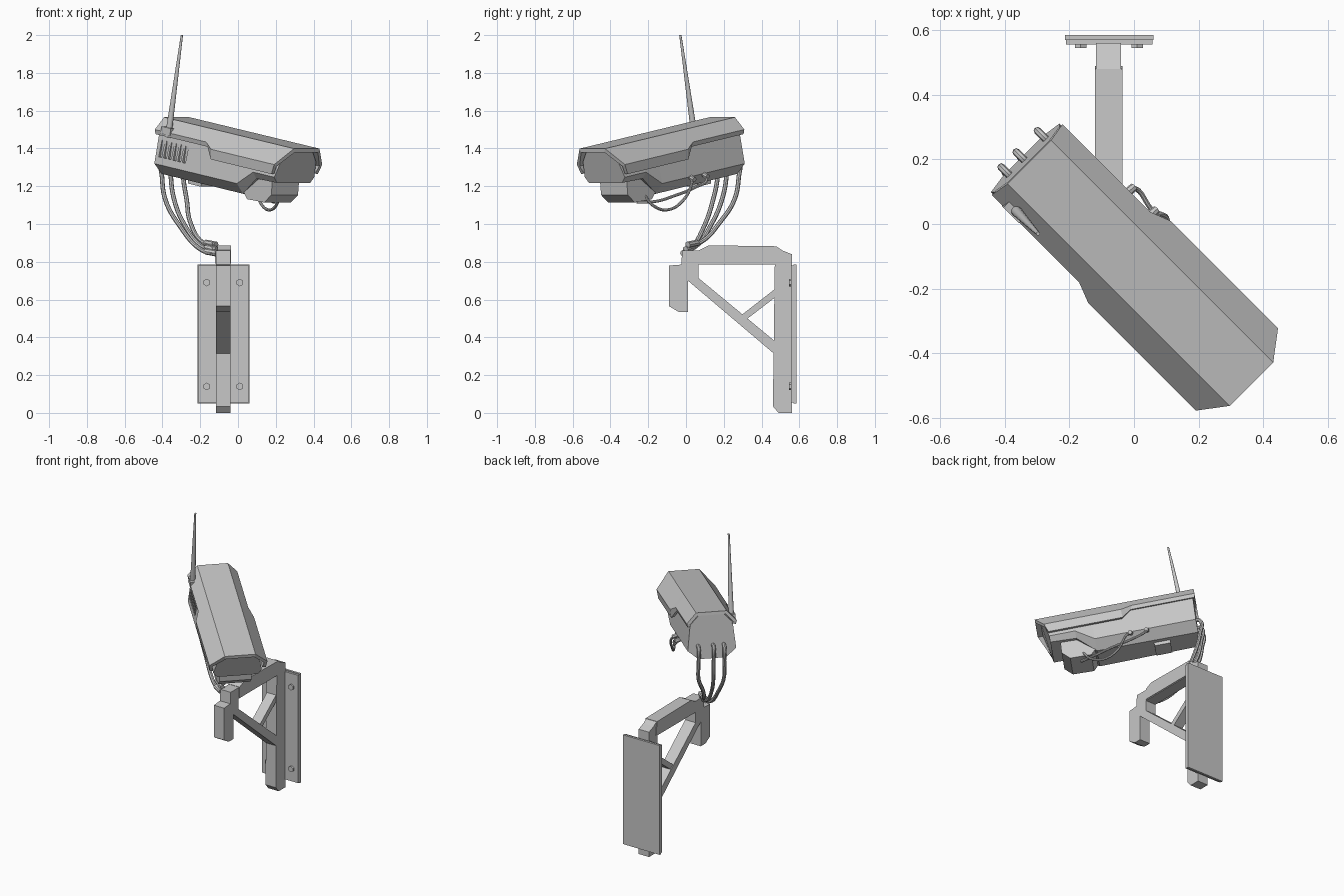
import bpy, bmesh, math
from mathutils import Vector, Matrix

cube = bpy.data.objects.get("Cube")
if cube:
    bpy.data.objects.remove(cube, do_unlink=True)

grey = bpy.data.materials.new("plain_grey")
grey.use_nodes = True
GREY = (0.57, 0.57, 0.57, 1)
grey.diffuse_color = GREY
grey.node_tree.nodes["Principled BSDF"].inputs["Base Color"].default_value = GREY

# Camera frame: x forward, y to its left, z up from the hood top
PITCH = math.radians(9.7)
FRAME = (Matrix.Translation((-0.066, -0.066, 1.503))
         @ Matrix.Rotation(-math.pi / 4, 4, 'Z') @ Matrix.Rotation(PITCH, 4, 'Y'))


def finish(name, bm, frame=None):
    bmesh.ops.recalc_face_normals(bm, faces=bm.faces)
    mesh = bpy.data.meshes.new(name)
    bm.to_mesh(mesh)
    bm.free()
    mesh.materials.append(grey)
    obj = bpy.data.objects.new(name, mesh)
    bpy.context.collection.objects.link(obj)
    if frame:
        obj.matrix_world = frame
    return obj


def loft(name, sections, closed=True, frame=FRAME):
    """Skin a row of sections; closed sections are capped at both ends."""
    bm = bmesh.new()
    rings = [[bm.verts.new(p) for p in sec] for sec in sections]
    n = len(rings[0])
    for a, b in zip(rings, rings[1:]):
        for i in range(n if closed else n - 1):
            j = (i + 1) % n
            bm.faces.new((a[i], a[j], b[j], b[i]))
    if closed:
        bm.faces.new(rings[0])
        bm.faces.new(rings[-1])
    return finish(name, bm, frame)


def prism(name, outline, x0, x1):
    """Extrude an outline in the y-z plane across x."""
    return loft(name, [[(x, y, z) for y, z in outline] for x in (x0, x1)], frame=None)


def add_box(bm, lo, hi):
    mid = [(a + b) / 2 for a, b in zip(lo, hi)]
    size = [b - a for a, b in zip(lo, hi)]
    bmesh.ops.create_cube(bm, size=1, matrix=Matrix.Translation(mid) @ Matrix.Diagonal((*size, 1)))


def box(name, lo, hi, frame=None):
    bm = bmesh.new()
    add_box(bm, lo, hi)
    return finish(name, bm, frame)


def rod(name, a, b, r0, r1, sides=12):
    a, b = Vector(a), Vector(b)
    turn = (b - a).to_track_quat('Z', 'Y').to_matrix().to_4x4()
    bm = bmesh.new()
    bmesh.ops.create_cone(bm, cap_ends=True, segments=sides, radius1=r0, radius2=r1,
                          depth=(b - a).length, matrix=Matrix.Translation((a + b) / 2) @ turn)
    return finish(name, bm)


def smooth(obj):
    bpy.ops.object.select_all(action='DESELECT')
    obj.select_set(True)
    bpy.context.view_layer.objects.active = obj
    bpy.ops.object.shade_smooth_by_angle(angle=math.radians(40))


def cable(name, points, radius):
    curve = bpy.data.curves.new(name, 'CURVE')
    curve.dimensions = '3D'
    curve.bevel_depth = radius
    curve.bevel_resolution = 2
    curve.resolution_u = 8
    curve.use_fill_caps = True
    spline = curve.splines.new('BEZIER')
    spline.bezier_points.add(len(points) - 1)
    for bp, p in zip(spline.bezier_points, points):
        bp.co = p
        bp.handle_left_type = bp.handle_right_type = 'AUTO'
    curve.materials.append(grey)
    obj = bpy.data.objects.new(name, curve)
    bpy.context.collection.objects.link(obj)
    bpy.ops.object.select_all(action='DESELECT')
    obj.select_set(True)
    bpy.context.view_layer.objects.active = obj
    bpy.ops.object.convert(target='MESH')
    smooth(bpy.context.object)


def mirrored(half):
    """Half section (s, w, h) from the middle outwards, plus its mirror."""
    return [(s, -w, h) for s, w, h in reversed(half)] + half


# Hood: narrow at the back, flaring with a deeper skirt towards the front
def hood_section(top, side, low, w, h, skirt):
    return mirrored([(top, 0.095, 0), (side, w, h), (low, w - 0.006, skirt)])


hood = loft("hood", [
    hood_section(-0.37, -0.369, -0.365, 0.155, -0.066, -0.09),
    hood_section(0.02, 0.02, 0.03, 0.155, -0.066, -0.09),
    hood_section(0.09, 0.09, 0.09, 0.18, -0.094, -0.148),
    hood_section(0.617, 0.568, 0.55, 0.18, -0.094, -0.148)], closed=False)
shell = hood.modifiers.new("thickness", 'SOLIDIFY')
shell.thickness = 0.022
shell.offset = -1


# Body: hexagonal housing, belly rising near the front, leaning end faces
def body_section(s, corner, bottom, keel, lean=0.0):
    return mirrored([(s + lean, 0.08, -0.022), (s + lean / 2, 0.132, -0.08),
                     (s, 0.15, corner), (s, keel, bottom)])


body = loft("body", [body_section(-0.347, -0.245, -0.3, 0.085, -0.015),
                     body_section(0.28, -0.245, -0.3, 0.095),
                     body_section(0.39, -0.165, -0.2, 0.12),
                     body_section(0.55, -0.165, -0.195, 0.125, 0.035)])

# Side vents cut from the body
bm = bmesh.new()
for i in range(6):
    s = -0.325 + i * 0.036
    add_box(bm, (s, -0.2, -0.205), (s + 0.022, -0.132, -0.115))
cutter = finish("vent_cutter", bm, FRAME)
cutter.hide_render = True
cutter.hide_viewport = True
cut = body.modifiers.new("vents", 'BOOLEAN')
cut.operation = 'DIFFERENCE'
cut.object = cutter

# Lamp box under the nose, with sloped front and back
lamp = [(0.28, -0.28), (0.32, -0.322), (0.45, -0.318), (0.495, -0.27), (0.49, -0.19), (0.28, -0.19)]
loft("lamp_box", [[(s, w, h) for s, h in lamp] for w in (-0.1, 0.1)])
box("belly_block", (-0.17, -0.06, -0.322), (-0.07, 0.06, -0.29), FRAME)

# Antenna
base, tip = Vector((-0.37, 0.046, 1.46)), Vector((-0.297, -0.03, 2.0))
smooth(rod("antenna", base, tip, 0.018, 0.006))
box("antenna_mount", (-0.32, -0.157, -0.078), (-0.25, -0.13, -0.04), FRAME)

# Rear cables, sagging from the back of the body to the bracket
for i, (w, lift) in enumerate([(-0.073, 0.0), (-0.007, 0.02), (0.086, 0.045)]):
    start = FRAME @ Vector((-0.335, w, -0.215))
    bulge = FRAME @ Vector((-0.37, w, -0.222))
    hang = bulge + Vector((0, 0, -0.1))
    lower = hang + Vector((0.018, -0.024, -0.12))
    low = Vector((-0.19, 0.02 + i * 0.03, 0.86 + lift))
    mid = hang.lerp(low, 0.5) + Vector((-0.015, 0.005, -0.06))
    end = Vector((-0.13, -0.015 + i * 0.012, 0.845 + lift))
    cable("rear_cable", [start, bulge, hang, lower, mid, low, end], 0.012)
    rod("cable_plug", low.lerp(end, 0.3), end + Vector((0.015, 0, 0)), 0.017, 0.017, 8)

# Thin wires looping from the left side to the lamp box
cable("side_wire", [(0.05, 0.025, 1.24), (0.085, 0.03, 1.215), (0.115, -0.02, 1.12),
                    (0.16, -0.1, 1.075), (0.2, -0.17, 1.095), (0.22, -0.22, 1.15)], 0.008)
cable("side_wire", [(-0.02, 0.09, 1.26), (0.0, 0.11, 1.235), (0.05, 0.05, 1.195),
                    (0.13, -0.06, 1.15), (0.18, -0.16, 1.12), (0.2, -0.26, 1.115)], 0.008)
for x, y, z in [(0.05, 0.03, 1.24), (-0.02, 0.1, 1.255)]:
    rod("wire_socket", (x - 0.02, y - 0.02, z + 0.015), (x + 0.02, y + 0.015, z - 0.005), 0.015, 0.013, 8)

# Wall bracket: post, arm and front block in one outline, with strut and brace
X0, X1 = -0.117, -0.04
prism("bracket_frame", [
    (-0.02, 0.86), (0.07, 0.86), (0.12, 0.885), (0.48, 0.88), (0.51, 0.86), (0.56, 0.84),
    (0.56, 0), (0.49, 0), (0.46, 0.035), (0.47, 0.785), (0.065, 0.785), (0.065, 0.71),
    (0.01, 0.7), (0.01, 0.535), (-0.04, 0.535), (-0.09, 0.565), (-0.09, 0.78), (-0.025, 0.785)],
    X0, X1)
prism("arm_sleeve", [(0.07, 0.79), (0.07, 0.862), (0.12, 0.887), (0.48, 0.882), (0.49, 0.79)],
      X0 - 0.004, X1 + 0.004)
prism("strut", [(0.01, 0.7), (0.065, 0.715), (0.47, 0.38), (0.47, 0.31)], X0, X1)
prism("brace", [(0.29, 0.515), (0.47, 0.655), (0.47, 0.61), (0.32, 0.495)], X0 + 0.005, X1 - 0.005)

# Wall plate with four hexagonal bolts
box("wall_plate", (-0.214, 0.57, 0.05), (0.06, 0.585, 0.785))
box("wall_plate_front", (-0.211, 0.556, 0.055), (0.057, 0.571, 0.78))
for x in (-0.165, 0.01):
    for z in (0.14, 0.69):
        rod("bolt", (x, 0.545, z), (x, 0.56, z), 0.02, 0.02, 6)
